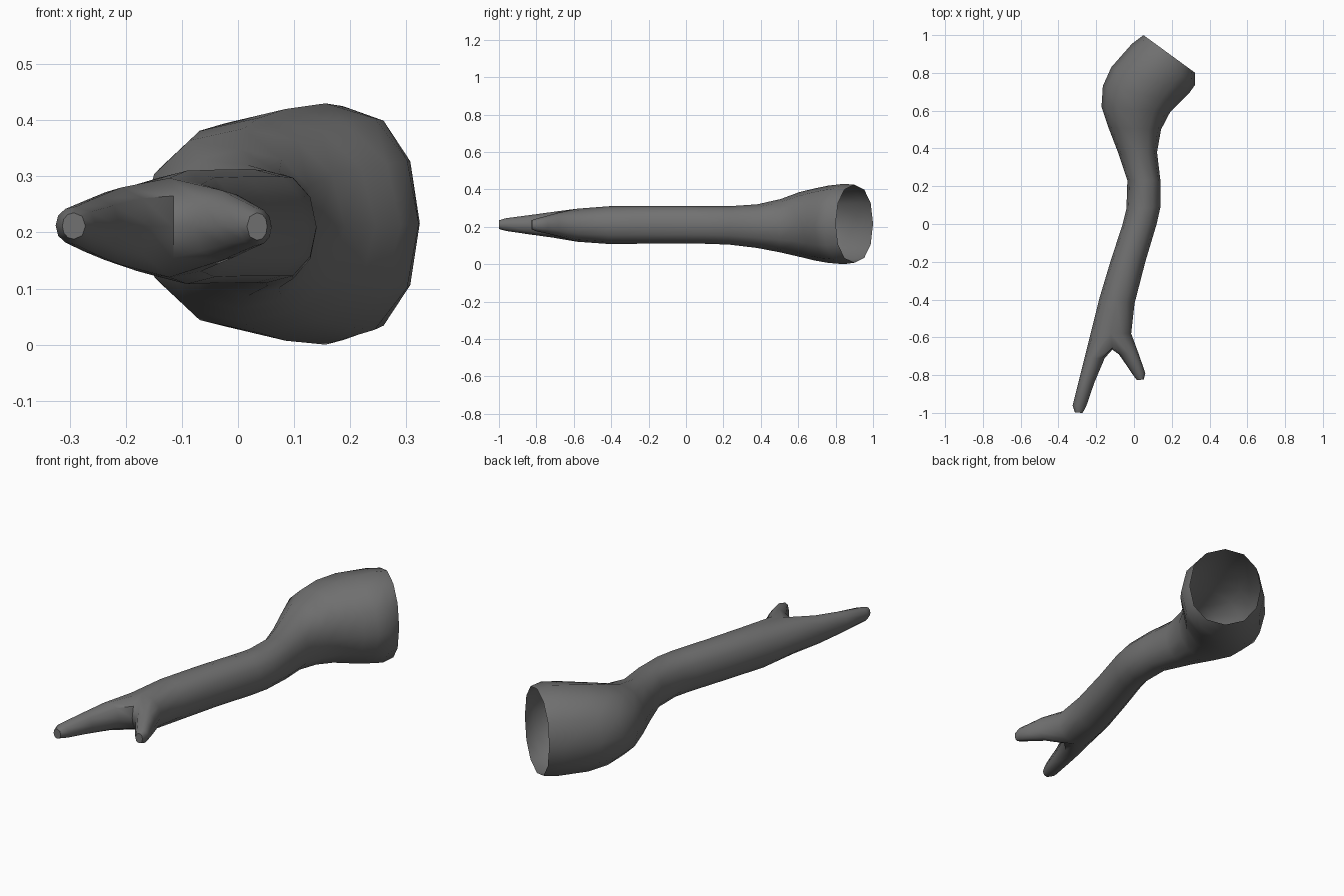
import bpy, bmesh, math

# Remove the default cube
cube = bpy.data.objects.get("Cube")
if cube:
    bpy.data.objects.remove(cube)

# One flat bark colour
bark = bpy.data.materials.new("dark_grey_bark")
bark.use_nodes = True
colour = (0.165, 0.165, 0.165, 1)
bark.diffuse_color = colour
shader = bark.node_tree.nodes["Principled BSDF"]
shader.inputs["Base Color"].default_value = colour
shader.inputs["Roughness"].default_value = 0.8

bm = bmesh.new()

# Angles around a full ring, and around a prong whose inner side has fewer points
FULL = [30 * i for i in range(12)]
LEFT_HALF = list(range(90, 271, 30))
RIGHT_HALF = list(range(-90, 91, 30))
PRONG_A = LEFT_HALF + [315, 0, 45]
PRONG_B = RIGHT_HALF + [135, 180, 225]


def soften(value):
    """Slightly squared circle, so the sections look full."""
    return math.copysign(abs(value) ** 0.92, value) if abs(value) > 1e-6 else 0


def make_ring(section, angles):
    """Upright ring between two side points, with a low and a high edge."""
    lx, ly, rx, ry, low, high = section
    ring = []
    for angle in angles:
        across = soften(math.cos(math.radians(angle)))
        up = soften(math.sin(math.radians(angle)))
        side = (1 + across) / 2
        ring.append(bm.verts.new((lx + (rx - lx) * side,
                                  ly + (ry - ly) * side,
                                  (low + high) / 2 + up * (high - low) / 2)))
    return ring


def bridge(first, second):
    count = len(first)
    for i in range(count):
        j = (i + 1) % count
        bm.faces.new((first[i], first[j], second[j], second[i]))


def loft(start, sections, angles, capped):
    """Skin a chain of rings from an existing loop."""
    last = start
    for section in sections:
        ring = make_ring(section, angles)
        bridge(last, ring)
        last = ring
    if capped:
        bm.faces.new(last)


# Sections: one side x, y, other side x, y, low z, high z
fork = (-.23, -.58, -.015, -.58, .12, .297)
stem_and_mouth = [
    (-.185, -.4, .003, -.42, .108, .31),
    (-.125, -.2, .06, -.2, .11, .312),
    (-.06, 0, .12, 0, .11, .312),
    (-.04, .08, .14, .09, .11, .31),
    (-.035, .23, .14, .23, .105, .31),
    (-.085, .38, .122, .38, .087, .32),
    (-.135, .51, .143, .5, .063, .348),
    (-.172, .62, .19, .59, .04, .385),
    (-.165, .73, .245, .645, .02, .405),
    (-.12, .83, .29, .69, .007, .42),
    (-.01, .955, .322, .735, 0, .43),
    (.05, 1, .324, .8, .008, .425),
]
long_prong = [
    (-.262, -.71, -.155, -.71, .142, .28),
    (-.295, -.84, -.21, -.84, .16, .262),
    (-.325, -.96, -.253, -.965, .178, .246),
    (-.313, -.998, -.272, -1, .188, .235),
]
short_prong = [
    (-.08, -.69, .022, -.68, .15, .275),
    (-.035, -.755, .043, -.74, .165, .258),
    (.001, -.808, .06, -.79, .176, .244),
    (.016, -.827, .052, -.823, .186, .235),
]

# Stem, flaring into the open mouth
fork_ring = make_ring(fork, FULL)
loft(fork_ring, stem_and_mouth, FULL, False)

# Saddle between the two prongs, shared by both loops
saddle = [bm.verts.new((-.115, -.655 - dip, z))
          for dip, z in ((0, .155), (.01, .21), (0, .265))]
long_start = fork_ring[3:10] + saddle
short_start = fork_ring[9:] + fork_ring[:4] + saddle[::-1]
loft(long_start, long_prong, PRONG_A, True)
loft(short_start, short_prong, PRONG_B, True)

bmesh.ops.recalc_face_normals(bm, faces=bm.faces)

# Branch object
mesh = bpy.data.meshes.new("forked_branch")
bm.to_mesh(mesh)
bm.free()
mesh.materials.append(bark)
branch = bpy.data.objects.new("forked_branch", mesh)
bpy.context.collection.objects.link(branch)
bpy.context.view_layer.objects.active = branch
branch.select_set(True)
bpy.ops.object.shade_smooth_by_angle(angle=math.radians(50))
